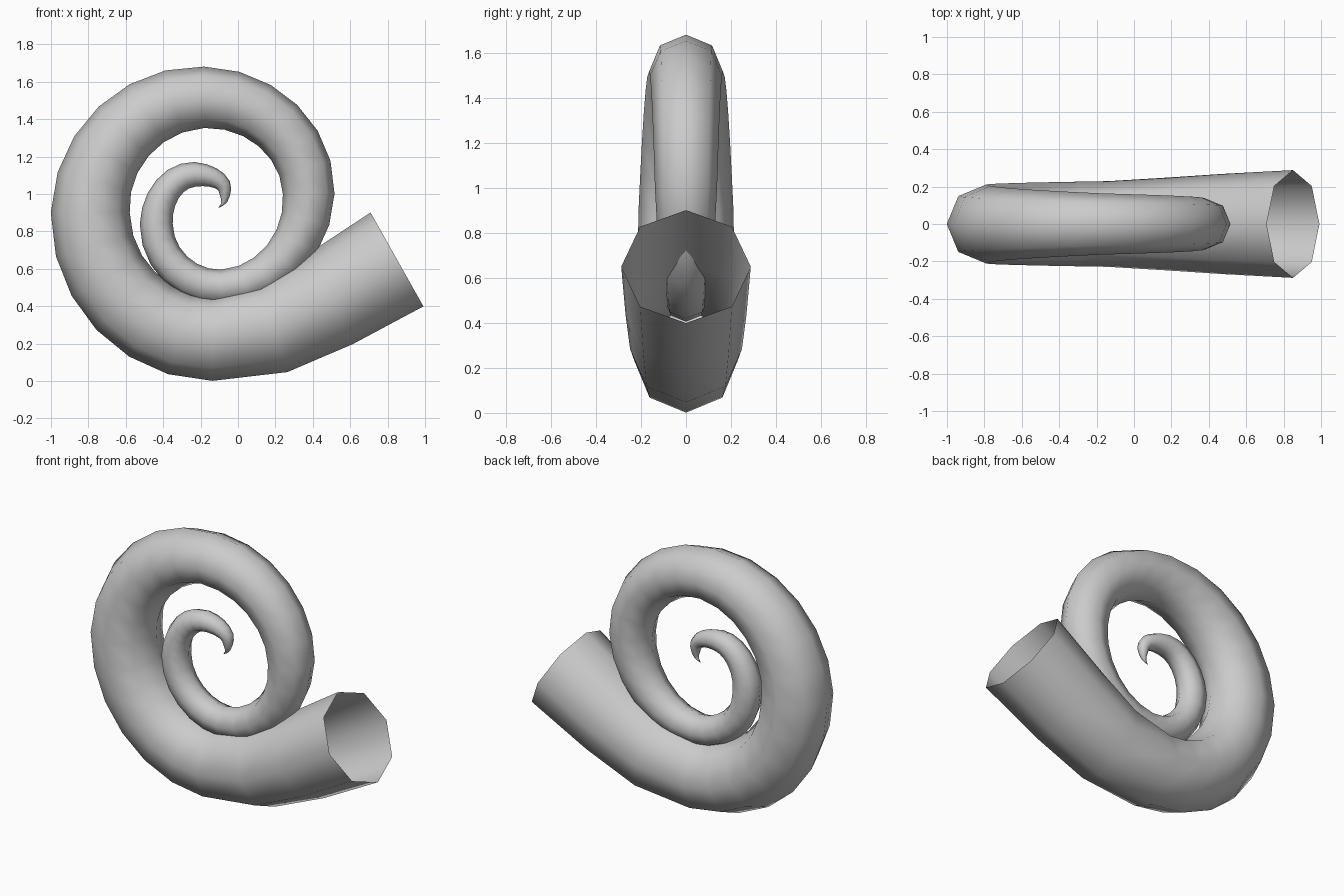
import bpy, bmesh, math
from mathutils import Vector
from mathutils.geometry import interpolate_bezier

if "Cube" in bpy.data.objects:
    bpy.data.objects.remove(bpy.data.objects["Cube"])

SIDES = 8
# Quarter-turn knots of the spiral: x, z, radius, travel direction (x, z), rings to next knot
KNOTS = [
    (0.85, 0.65, 0.288, -0.87, -0.49, 3),    # open mouth
    (-0.14, 0.23, 0.229, -1, 0, 6),          # outer turn: bottom, left, top, right
    (-0.79, 0.90, 0.211, 0, 1, 6),
    (-0.18, 1.517, 0.164, 1, 0, 6),
    (0.378, 1.00, 0.138, 0, -1, 6),
    (-0.09, 0.50, 0.095, -1, 0, 6),          # inner turn
    (-0.437, 0.84, 0.088, 0, 1, 6),
    (-0.23, 1.105, 0.066, 1, 0, 5),
    (-0.07, 1.02, 0.034, 0, -1, 4),
    (-0.105, 0.925, 0.0, -0.8, -0.6, 0),     # pointed tip
]

# Sample the centre line and taper
path = []
for a, b in zip(KNOTS, KNOTS[1:]):
    p, q = Vector((a[0], 0, a[1])), Vector((b[0], 0, b[1]))
    da, db = Vector((a[3], 0, a[4])), Vector((b[3], 0, b[4]))
    ka, kb = (0.47, 0.38) if a is KNOTS[0] else (0.55, 0.55)
    h1 = p + da * abs((q - p).dot(da)) * ka
    h2 = q - db * abs((q - p).dot(db)) * kb
    n = a[5]
    pts = interpolate_bezier(p, h1, h2, q, n + 1)
    for i in range(n):
        path.append((pts[i], a[2] + (b[2] - a[2]) * i / n))
tip = Vector((KNOTS[-1][0], 0, KNOTS[-1][1]))

# Sweep an octagon along the path, open at the mouth
bm = bmesh.new()
rings = []
for i, (c, r) in enumerate(path):
    if i == 0:
        t = Vector((KNOTS[0][3], 0, KNOTS[0][4])).normalized()
    else:
        nxt = path[i + 1][0] if i + 1 < len(path) else tip
        t = ((nxt - c).normalized() + (c - path[i - 1][0]).normalized()).normalized()
    side = Vector((0, 1, 0))
    up = t.cross(side)
    rings.append([bm.verts.new(c + r * (math.cos(k * math.tau / SIDES) * up
                                        + math.sin(k * math.tau / SIDES) * side))
                  for k in range(SIDES)])
for r0, r1 in zip(rings, rings[1:]):
    for k in range(SIDES):
        m = (k + 1) % SIDES
        bm.faces.new((r0[k], r0[m], r1[m], r1[k]))
end = bm.verts.new(tip)
for k in range(SIDES):
    bm.faces.new((rings[-1][k], rings[-1][(k + 1) % SIDES], end))
bmesh.ops.recalc_face_normals(bm, faces=bm.faces)
for f in bm.faces:
    f.smooth = True
mesh = bpy.data.meshes.new("spiral_horn")
bm.to_mesh(mesh)
bm.free()
bpy.context.collection.objects.link(bpy.data.objects.new("spiral_horn", mesh))
